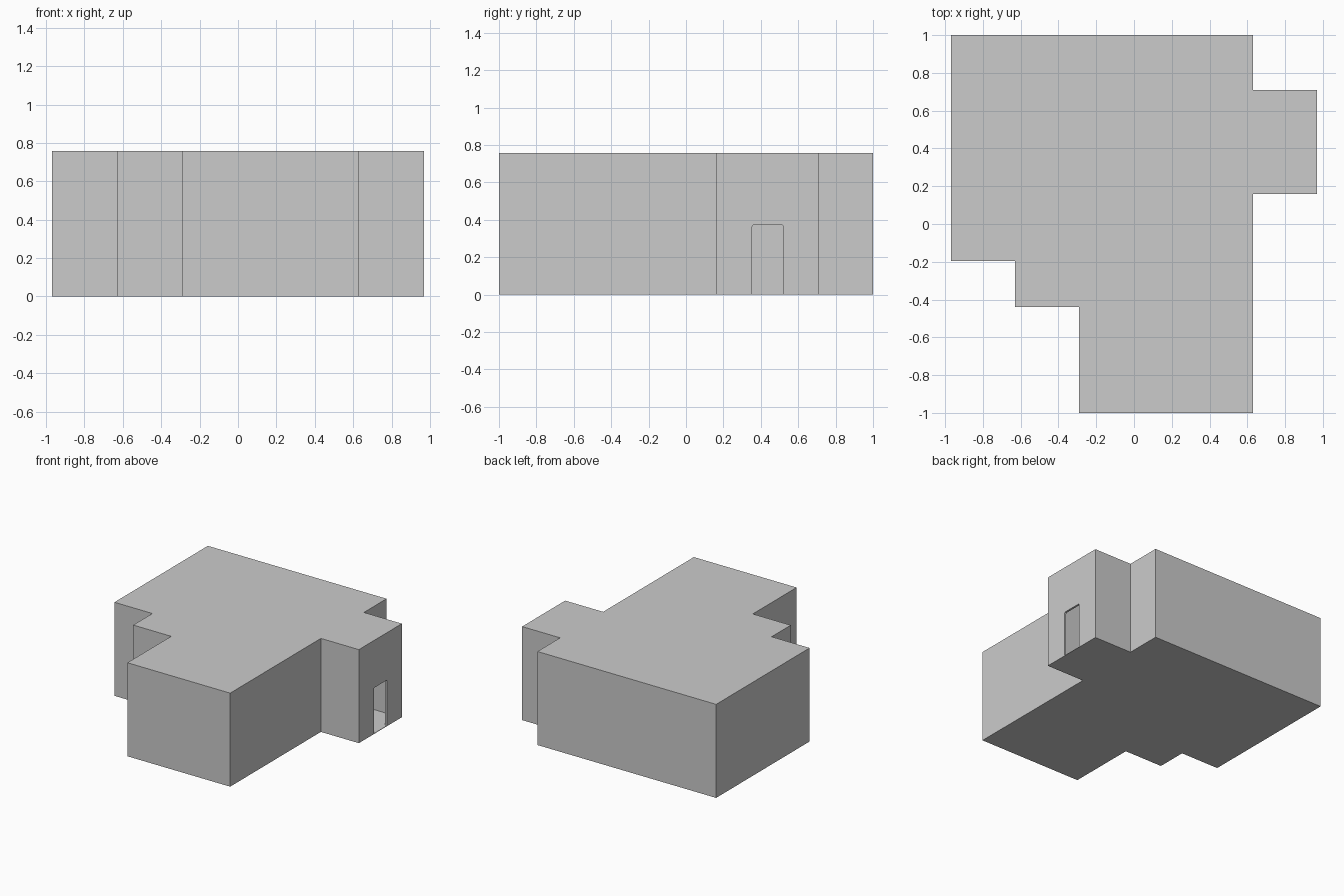
import bpy, bmesh

if "Cube" in bpy.data.objects:
    bpy.data.objects.remove(bpy.data.objects["Cube"])

HEIGHT = 0.757      # total building height
SHEET = 0.004       # floor and roof sheet thickness
WALL = 0.016        # wall thickness

# Footprint, counter-clockwise from above
FOOTPRINT = [(-0.29, -1.0), (0.63, -1.0), (0.63, 0.16), (0.97, 0.16),
             (0.97, 0.71), (0.63, 0.71), (0.63, 1.0), (-0.97, 1.0),
             (-0.97, -0.195), (-0.63, -0.195), (-0.63, -0.44), (-0.29, -0.44)]


def finish(name, bm):
    mesh = bpy.data.meshes.new(name)
    bm.to_mesh(mesh)
    bm.free()
    obj = bpy.data.objects.new(name, mesh)
    bpy.context.collection.objects.link(obj)
    return obj


def prism(name, points, offset):
    """Closed solid: polygon swept along an offset vector."""
    bm = bmesh.new()
    face = bm.faces.new([bm.verts.new(p) for p in points])
    swept = bmesh.ops.extrude_face_region(bm, geom=[face], use_keep_orig=True)
    verts = [v for v in swept["geom"] if isinstance(v, bmesh.types.BMVert)]
    bmesh.ops.translate(bm, verts=verts, vec=offset)
    bmesh.ops.recalc_face_normals(bm, faces=bm.faces)
    return finish(name, bm)


# Floor and roof sheets
prism("floor", [(x, y, 0) for x, y in FOOTPRINT], (0, 0, SHEET))
prism("roof", [(x, y, HEIGHT - SHEET) for x, y in FOOTPRINT], (0, 0, SHEET))

# Outer walls, thickened inwards
bm = bmesh.new()
low = [bm.verts.new((x, y, SHEET)) for x, y in FOOTPRINT]
high = [bm.verts.new((x, y, HEIGHT - SHEET)) for x, y in FOOTPRINT]
for i in range(len(low)):
    j = (i + 1) % len(low)
    bm.faces.new((low[i], low[j], high[j], high[i]))
walls = finish("walls", bm)
solid = walls.modifiers.new("thickness", "SOLIDIFY")
solid.thickness = WALL
solid.offset = -1
solid.use_even_offset = True

# Doorway with slightly clipped top corners
y0, y1, top, clip = 0.354, 0.52, 0.373, 0.009
door = [(y0, -0.1), (y1, -0.1), (y1, top - clip), (y1 - clip * 0.3, top - clip * 0.3),
        (y1 - clip, top), (y0 + clip, top), (y0 + clip * 0.3, top - clip * 0.3),
        (y0, top - clip)]
cutter = prism("doorway_cutter", [(0.9, y, z) for y, z in door], (0.15, 0, 0))
cutter.hide_render = True
cutter.display_type = 'WIRE'
cut = walls.modifiers.new("doorway", "BOOLEAN")
cut.operation = 'DIFFERENCE'
cut.solver = 'EXACT'
cut.object = cutter
